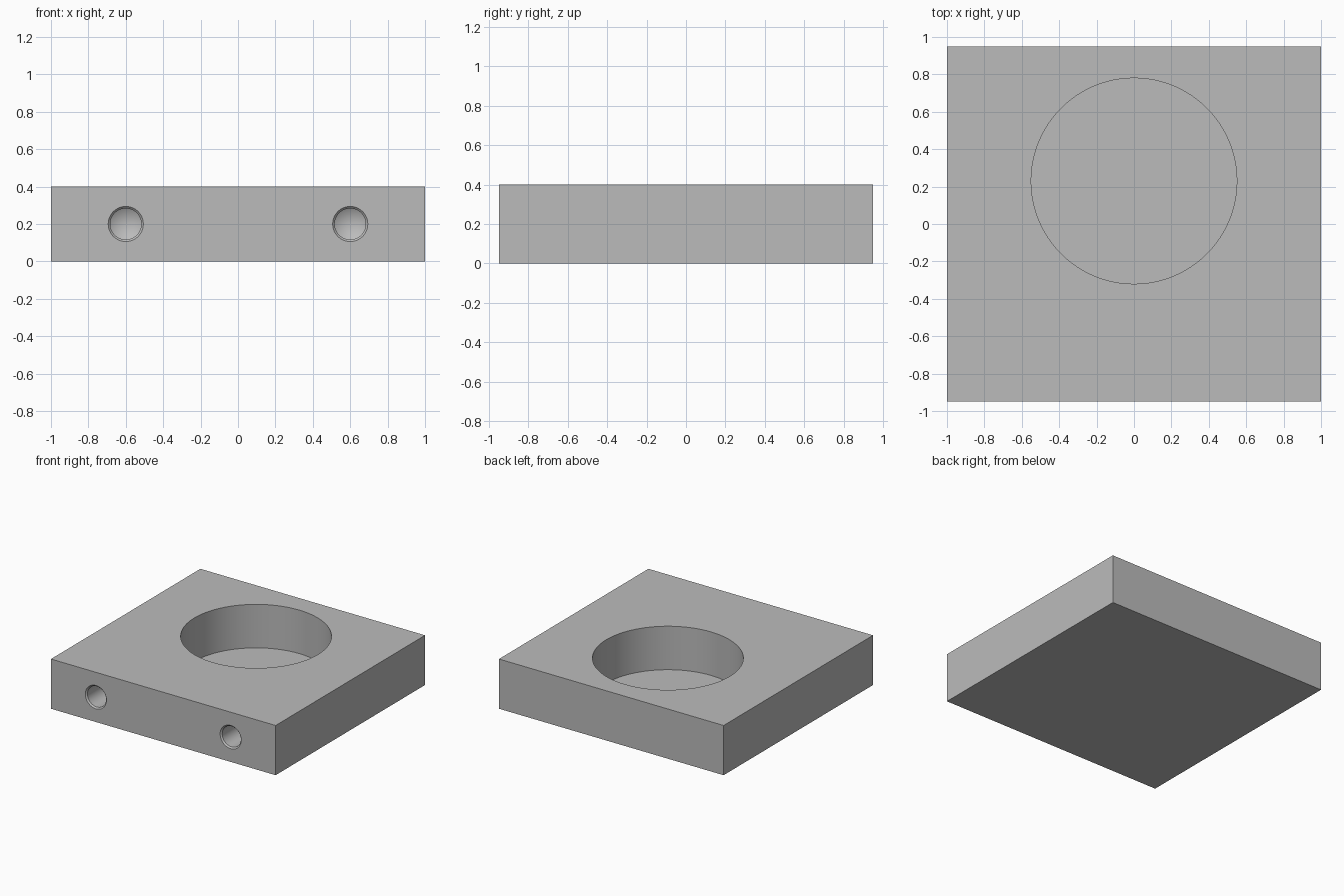
import bpy, bmesh, math
from mathutils import Matrix, Vector

old = bpy.data.objects.get("Cube")
if old:
    bpy.data.objects.remove(old, do_unlink=True)

WIDTH, DEPTH, HEIGHT = 2.0, 1.9, 0.4
GREY = (0.5, 0.5, 0.5, 1.0)

grey = bpy.data.materials.new("plain_grey")
grey.use_nodes = True
grey.diffuse_color = GREY
grey.node_tree.nodes["Principled BSDF"].inputs["Base Color"].default_value = GREY


def add_object(name, bm):
    bmesh.ops.recalc_face_normals(bm, faces=bm.faces)
    mesh = bpy.data.meshes.new(name)
    bm.to_mesh(mesh)
    bm.free()
    mesh.materials.append(grey)
    obj = bpy.data.objects.new(name, mesh)
    bpy.context.collection.objects.link(obj)
    return obj


def lathe(name, profile, segments, matrix):
    """Closed solid turned about its local z axis from (radius, z) points."""
    bm = bmesh.new()
    verts = [bm.verts.new((r, 0, z)) for r, z in profile]
    edges = [bm.edges.new(pair) for pair in zip(verts, verts[1:])]
    bmesh.ops.spin(bm, geom=verts + edges, cent=(0, 0, 0), axis=(0, 0, 1),
                   angle=math.tau, steps=segments)
    bmesh.ops.remove_doubles(bm, verts=bm.verts, dist=1e-5)
    bm.transform(matrix)
    cutter = add_object(name, bm)
    cutter.hide_render = True
    return cutter


# Solid block
bm = bmesh.new()
bmesh.ops.create_cube(bm, size=1)
bmesh.ops.scale(bm, vec=(WIDTH, DEPTH, HEIGHT), verts=bm.verts)
bmesh.ops.translate(bm, vec=(0, 0, HEIGHT / 2), verts=bm.verts)
block = add_object("block", bm)

# Round blind pocket in the top
pocket = [(0, 0.05), (0.55, 0.05), (0.55, 0.6), (0, 0.6)]
cutters = [lathe("pocket_cutter", pocket, 96, Matrix.Translation((0, 0.23, 0)))]

# Two chamfered, drill-pointed holes in the front
R, RIM, BORE = 0.083, 0.094, 0.4
tip = BORE + R / math.tan(math.radians(59))
drill = [(0, -0.1), (RIM, -0.1), (RIM, 0), (R, RIM - R), (R, BORE), (0, tip)]
into_front = Matrix.Rotation(-math.pi / 2, 4, "X")
for side, x in (("left", 0.6), ("right", -0.6)):
    place = Matrix.Translation(Vector((x, -DEPTH / 2, HEIGHT / 2))) @ into_front
    cutters.append(lathe(side + "_drill_cutter", drill, 48, place))

# Cut and apply
bpy.context.view_layer.objects.active = block
for cutter in cutters:
    mod = block.modifiers.new(cutter.name, "BOOLEAN")
    mod.operation = "DIFFERENCE"
    mod.solver = "EXACT"
    mod.object = cutter
    bpy.ops.object.modifier_apply(modifier=mod.name)
    bpy.data.objects.remove(cutter, do_unlink=True)

# Smooth the bores, keep the edges crisp
bpy.ops.object.select_all(action="DESELECT")
block.select_set(True)
bpy.ops.object.shade_smooth_by_angle(angle=math.radians(30))
